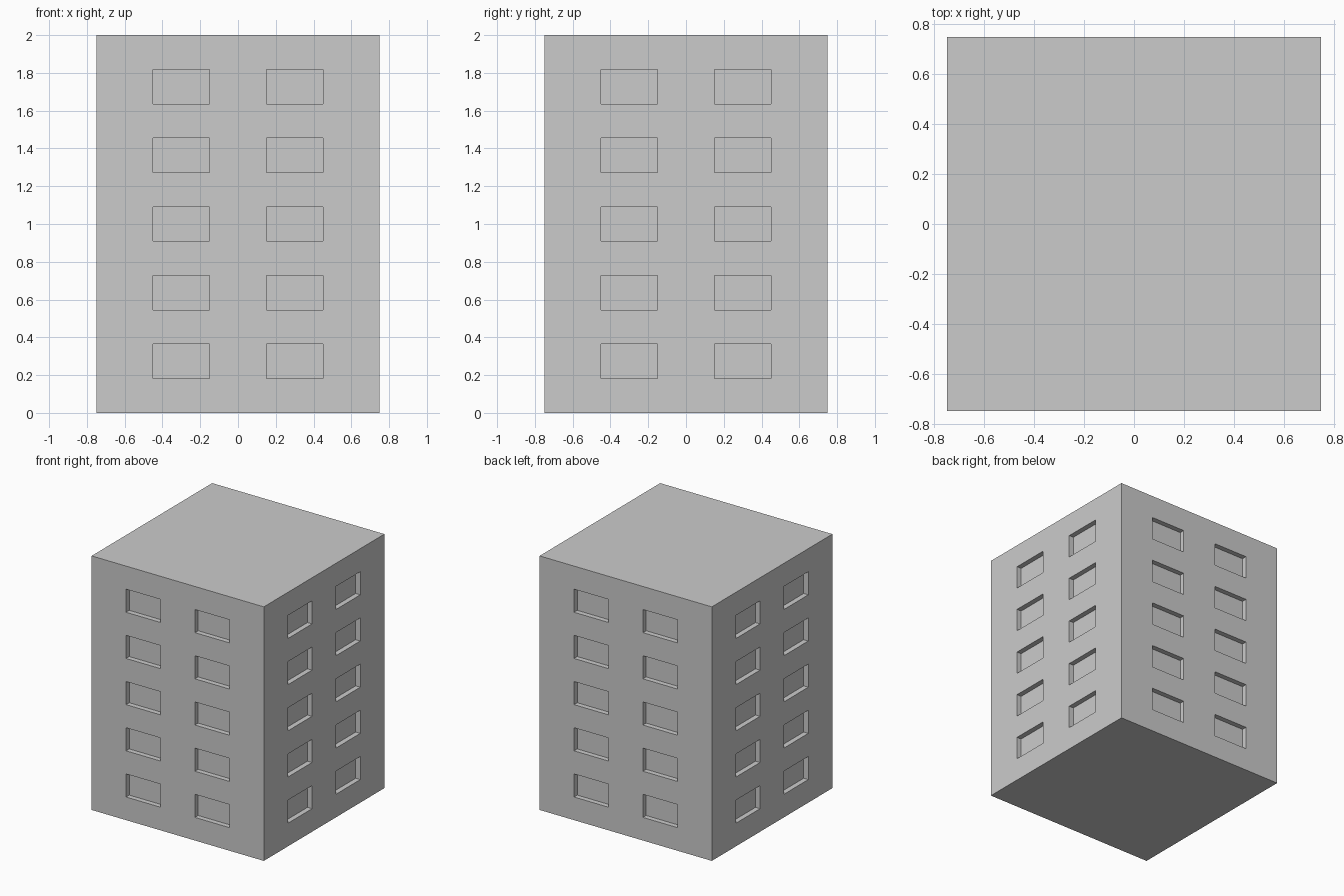
import bpy, bmesh
from mathutils import Matrix

if "Cube" in bpy.data.objects:
    bpy.data.objects.remove(bpy.data.objects["Cube"])

W, H, DEPTH = 1.5, 2.0, 0.04
bm = bmesh.new()

# Building block standing on the ground
bmesh.ops.create_cube(bm, size=1, matrix=Matrix.Translation((0, 0, H / 2)) @ Matrix.Diagonal((W, W, H, 1)))


def cut(co, no):
    geom = bm.verts[:] + bm.edges[:] + bm.faces[:]
    bmesh.ops.bisect_plane(bm, geom=geom, plane_co=co, plane_no=no, dist=1e-5)


# Grid lines for two window columns per side and five storeys
for v in (-0.45, -0.15, 0.15, 0.45):
    cut((v, 0, 0), (1, 0, 0))
    cut((0, v, 0), (0, 1, 0))
for k in range(1, 11):
    cut((0, 0, H * k / 11), (0, 0, 1))
bm.normal_update()


def is_window(f):
    c, n = f.calc_center_median(), f.normal
    if abs(n.z) > 0.5:
        return False
    u = abs(c.y) if abs(n.x) > 0.5 else abs(c.x)
    return 0.15 < u < 0.45 and int(c.z * 11 / H) % 2 == 1


# Recess the window panes
windows = [f for f in bm.faces if is_window(f)]
panes = bmesh.ops.extrude_discrete_faces(bm, faces=windows)["faces"]
for f in panes:
    f.normal_update()
    bmesh.ops.translate(bm, verts=f.verts[:], vec=-f.normal * DEPTH)
bmesh.ops.recalc_face_normals(bm, faces=bm.faces[:])

mesh = bpy.data.meshes.new("building")
bm.to_mesh(mesh)
bm.free()
bpy.context.collection.objects.link(bpy.data.objects.new("building", mesh))
